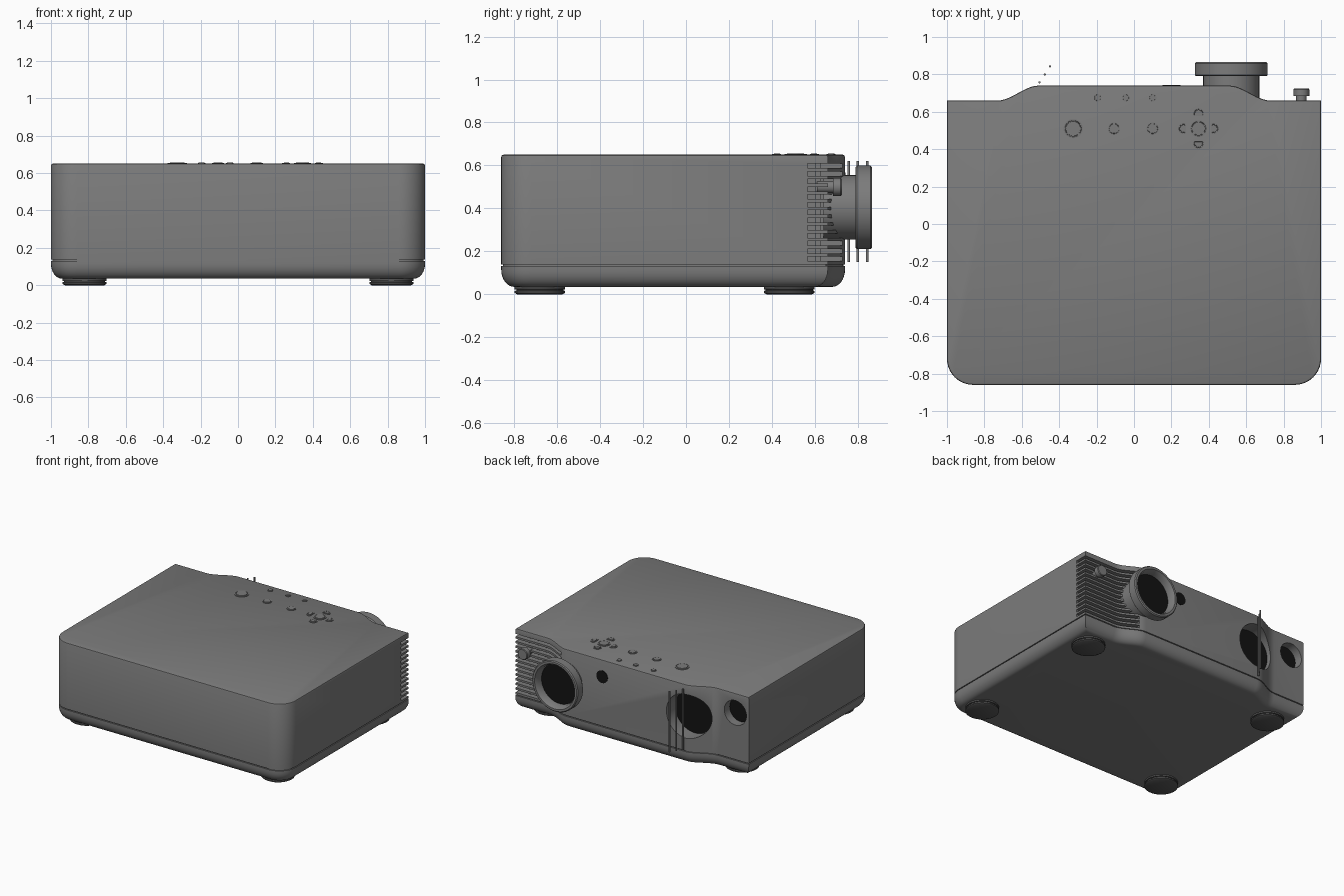
import bpy, bmesh, math
from mathutils import Matrix, Vector

cube = bpy.data.objects.get("Cube")
if cube:
    bpy.data.objects.remove(cube, do_unlink=True)


def material(name, value):
    m = bpy.data.materials.new(name)
    m.use_nodes = True
    col = (value, value, value, 1)
    m.diffuse_color = col
    m.node_tree.nodes["Principled BSDF"].inputs["Base Color"].default_value = col
    return m


GREY = material("casing grey", 0.2)
RUBBER = material("rubber dark grey", 0.09)
SHADE = material("vent interior", 0.04)
BLACK = material("glass black", 0.006)


def finish(name, bm, mat, smooth=True):
    bmesh.ops.recalc_face_normals(bm, faces=bm.faces)
    me = bpy.data.meshes.new(name)
    bm.to_mesh(me)
    bm.free()
    me.materials.append(mat)
    ob = bpy.data.objects.new(name, me)
    bpy.context.collection.objects.link(ob)
    if smooth:
        shade(ob)
    return ob


def shade(ob):
    bpy.ops.object.select_all(action="DESELECT")
    ob.select_set(True)
    bpy.context.view_layer.objects.active = ob
    bpy.ops.object.shade_smooth_by_angle(angle=math.radians(32))


def loft(bm, loops):
    """Skin closed loops of equal length and cap both ends."""
    rings = [[bm.verts.new(p) for p in loop] for loop in loops]
    n = len(rings[0])
    for a, b in zip(rings, rings[1:]):
        for i in range(n):
            j = (i + 1) % n
            bm.faces.new((a[i], a[j], b[j], b[i]))
    bm.faces.new(rings[0])
    bm.faces.new(rings[-1])


def lathe(name, profile, pos, mat, along_y=False, n=48):
    """Turned part from (radius, height) pairs, capped at both ends."""
    bm = bmesh.new()
    loft(bm, [[(r * math.cos(2 * math.pi * i / n), r * math.sin(2 * math.pi * i / n), h)
               for i in range(n)] for r, h in profile])
    if along_y:
        bm.transform(Matrix.Rotation(-math.pi / 2, 4, "X"))
    bm.transform(Matrix.Translation(pos))
    return finish(name, bm, mat)


def add_box(bm, lo, hi):
    lo, hi = Vector(lo), Vector(hi)
    size = hi - lo
    bmesh.ops.create_cube(bm, size=1, matrix=Matrix.Translation((lo + hi) / 2)
                          @ Matrix.Diagonal((*size, 1)))


# Casing outline: rounded front corners, back bulging through S-curves
def outline():
    half = []
    r, front = 0.14, -0.86
    for i in range(11):
        a = math.pi / 2 * (i / 10 - 1)
        half.append((1 - r + r * math.cos(a), front + r + r * math.sin(a)))
    half.append((1, 0.66))
    for i in range(13):
        t = i / 12
        half.append((0.73 - 0.22 * t, 0.66 + 0.08 * (3 * t * t - 2 * t ** 3)))
    return half + [(-x, y) for x, y in reversed(half)]


def inset(pts, d):
    out = []
    for i, p in enumerate(pts):
        p = Vector(p)
        e1 = (p - Vector(pts[i - 1])).normalized()
        e2 = (Vector(pts[(i + 1) % len(pts)]) - p).normalized()
        n1, n2 = Vector((e1.y, -e1.x)), Vector((e2.y, -e2.x))
        out.append(p - d * (n1 + n2) / (1 + n1.dot(n2)))
    return out


levels = []
for i in range(9):
    a = math.pi / 2 * i / 8
    levels.append((0.035 + 0.08 * (1 - math.cos(a)), 0.06 * (1 - math.sin(a))))
levels += [(0.131, 0), (0.131, 0.008), (0.138, 0.008), (0.138, 0),
           (0.64, 0), (0.647, 0.003), (0.65, 0.01)]
shape = outline()
bm = bmesh.new()
loft(bm, [[(p.x, p.y, z) for p in inset(shape, d)] for z, d in levels])
casing = finish("casing", bm, GREY, smooth=False)

# Cutters: wrap-around vent slots, the cavity behind them, and two round ports
bm = bmesh.new()
for i in range(13):
    z = 0.155 + 0.036 * i
    add_box(bm, (0.56, 0.565, z), (1.1, 0.9, z + 0.021))
slots = finish("slot_cutter", bm, GREY, smooth=False)
bm = bmesh.new()
add_box(bm, (0.555, 0.56, 0.15), (0.955, 0.62, 0.612))
cavity = finish("cavity_cutter", bm, GREY, smooth=False)
ports = {"large_port": (-0.52, 0.405, 0.17, 0.63), "small_port": (-0.885, 0.5, 0.095, 0.59)}
cutters = [slots, cavity]
for name, (x, z, r, y) in ports.items():
    cutters.append(lathe(name + "_cutter", [(r, y), (r, 0.9)], (x, 0, z), GREY, True))
    lathe(name + "_glass", [(r * 0.98, 0), (r * 0.98, 0.006)], (x, y, z), BLACK, True)
for c in cutters:
    c.hide_render = True
    mod = casing.modifiers.new(c.name, "BOOLEAN")
    mod.operation, mod.solver, mod.object = "DIFFERENCE", "EXACT", c
bpy.context.view_layer.update()
cut = bpy.data.meshes.new_from_object(
    casing.evaluated_get(bpy.context.evaluated_depsgraph_get()))
casing.modifiers.clear()
casing.data = cut
for c in cutters:
    bpy.data.objects.remove(c, do_unlink=True)
cut.materials.clear()
for m in (GREY, SHADE):
    cut.materials.append(m)
for f in cut.polygons:
    c = f.center
    inside = 0.55 < c.x < 0.96 and 0.55 < c.y < 0.58 and 0.149 < c.z < 0.615
    f.material_index = 1 if inside else 0
shade(casing)

# Upright ribs behind the vent slats
bm = bmesh.new()
for i in range(5):
    x = 0.61 + 0.07 * i
    add_box(bm, (x, 0.6, 0.15), (x + 0.016, 0.625, 0.612))
finish("vent_ribs", bm, GREY, smooth=False)

# Feet
foot = [(0.105, 0), (0.118, 0.007), (0.118, 0.016), (0.11, 0.018),
        (0.11, 0.022), (0.118, 0.024), (0.118, 0.04)]
for side, x in (("left", 0.82), ("right", -0.82)):
    for end, y in (("front", -0.68), ("back", 0.48)):
        lathe(f"{end}_{side}_foot", foot, (x, y, 0), RUBBER)

# Lens barrel, glass and adjusting knob
lathe("lens_barrel", [(0.15, 0.64), (0.15, 0.79), (0.188, 0.79), (0.195, 0.797),
                      (0.195, 0.858), (0.188, 0.865), (0.172, 0.865), (0.158, 0.84),
                      (0.155, 0.8)], (0.52, 0, 0.405), GREY, True, 64)
lathe("lens_glass", [(0.154, 0.8), (0.154, 0.806)], (0.52, 0, 0.405), BLACK, True, 64)
lathe("sensor_window", [(0.048, 0.735), (0.048, 0.743)], (0.2, 0, 0.52), BLACK, True)
lathe("adjusting_knob", [(0.028, 0.61), (0.028, 0.685), (0.042, 0.685), (0.042, 0.72),
                         (0.038, 0.725)], (0.895, 0, 0.5), GREY, True, 32)

# Upright rods beside the large port
for i in range(3):
    lathe(f"upright_rod_{i + 1}", [(0.006, 0.15), (0.006, 0.62)],
          (-0.505 + 0.028 * i, 0.757 + 0.043 * i, 0), GREY, n=12)


# Top controls
def button(name, x, y, r):
    lathe(name, [(r, -0.005), (r, 0.004), (r * 0.85, 0.004), (r * 0.83, 0.001),
                 (r * 0.77, 0.001), (r * 0.75, 0.006)], (x, y, 0.65), GREY, n=32)


button("power_button", -0.325, 0.51, 0.052)
button("input_button_1", -0.107, 0.51, 0.033)
button("input_button_2", 0.1, 0.51, 0.033)
button("select_button", 0.345, 0.51, 0.046)
for i, x in enumerate((-0.195, -0.043, 0.1)):
    button(f"indicator_{i + 1}", x, 0.675, 0.02)

# Four D-shaped direction keys around the select button
for i, name in enumerate(("left", "back", "right", "front")):
    arc = [math.radians(-115 + 230 * k / 16) for k in range(17)]
    bm = bmesh.new()
    loft(bm, [[(0.08 + s * math.cos(a), s * math.sin(a), z) for a in arc]
              for s, z in ((0.03, -0.005), (0.03, 0.004), (0.024, 0.004),
                           (0.023, 0.001), (0.02, 0.001), (0.019, 0.006))])
    bm.transform(Matrix.Translation((0.345, 0.51, 0.65)) @ Matrix.Rotation(i * math.pi / 2, 4, "Z"))
    finish(f"{name}_direction_key", bm, GREY)
